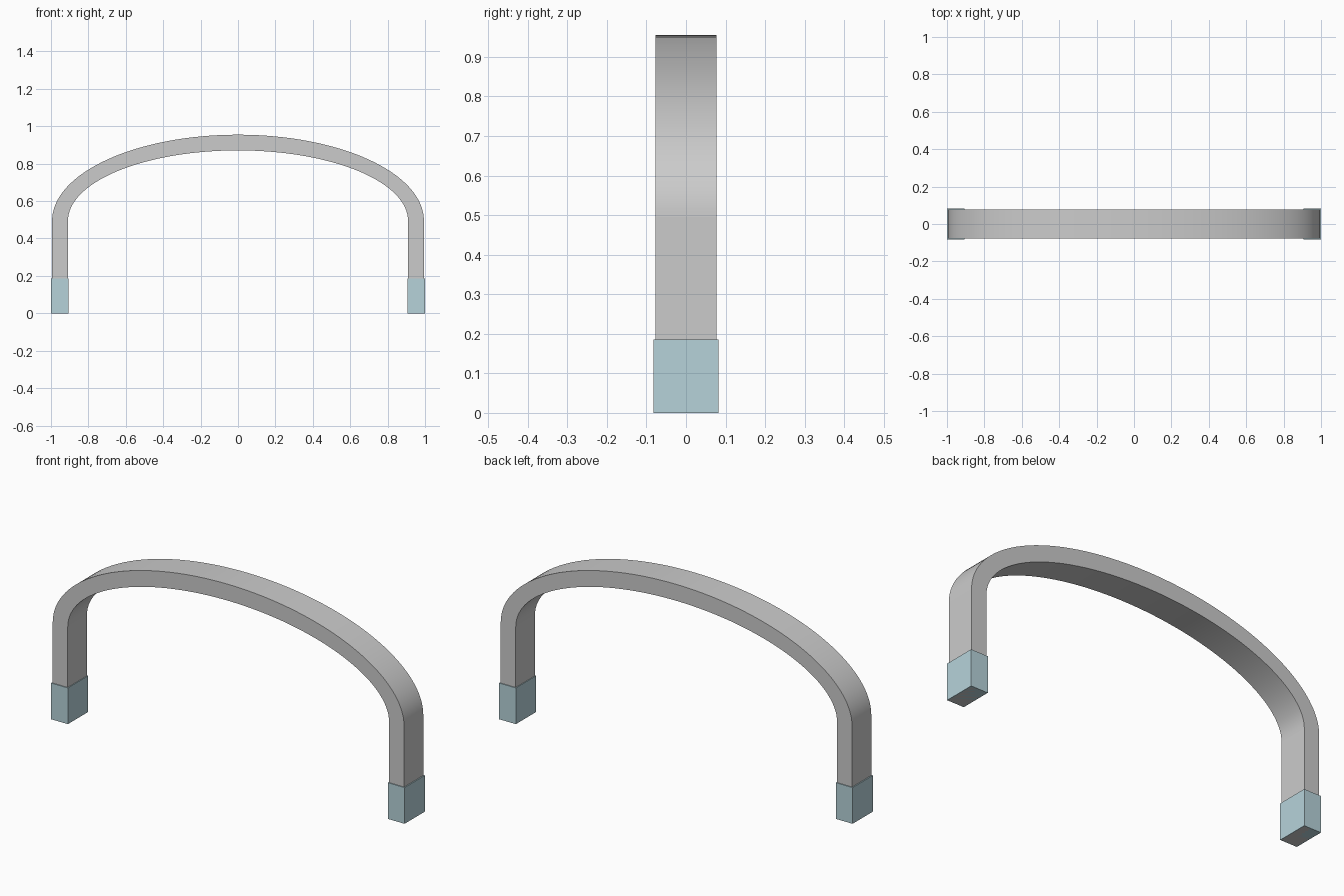
import bpy, bmesh, math

if "Cube" in bpy.data.objects:
    bpy.data.objects.remove(bpy.data.objects["Cube"])

LEG_X, HALF_T, HALF_D = 0.9515, 0.0425, 0.0775   # leg centre, half thickness, half depth
SPRING_Z = 0.495
SEGS = 64


def add_object(name, bm):
    bmesh.ops.recalc_face_normals(bm, faces=bm.faces[:])
    mesh = bpy.data.meshes.new(name)
    bm.to_mesh(mesh)
    bm.free()
    obj = bpy.data.objects.new(name, mesh)
    bpy.context.collection.objects.link(obj)
    return obj


def box(name, cx, hx, hy, z0, z1, open_ends):
    bm = bmesh.new()
    bmesh.ops.create_cube(bm, size=2)
    for v in bm.verts:
        v.co = (cx + v.co.x * hx, v.co.y * hy, z1 if v.co.z > 0 else z0)
    bm.normal_update()
    ends = [f for f in bm.faces if f.normal.z in open_ends]
    bmesh.ops.delete(bm, geom=ends, context='FACES_ONLY')
    return add_object(name, bm)


# Elliptical arch: rectangular section swept between an outer and inner ellipse
bm = bmesh.new()
rings = []
for i in range(SEGS + 1):
    a = math.pi * i / SEGS
    c, s = math.cos(a), math.sin(a)
    section = []
    for rx, rz, y in ((LEG_X + HALF_T, 0.46, -HALF_D), (LEG_X + HALF_T, 0.46, HALF_D),
                      (LEG_X - HALF_T, 0.376, HALF_D), (LEG_X - HALF_T, 0.376, -HALF_D)):
        section.append(bm.verts.new((rx * c, y, SPRING_Z + rz * s)))
    rings.append(section)
for r0, r1 in zip(rings, rings[1:]):
    for j in range(4):
        k = (j + 1) % 4
        bm.faces.new((r0[j], r0[k], r1[k], r1[j]))
arch = add_object("arch", bm)
bpy.context.view_layer.objects.active = arch
arch.select_set(True)
bpy.ops.object.shade_smooth_by_angle(angle=math.radians(35))

# Straight legs and the coloured sleeves around their feet
blue = bpy.data.materials.new("sleeve_blue")
blue.diffuse_color = (0.47, 0.65, 0.70, 1)
blue.use_nodes = True
blue.node_tree.nodes["Principled BSDF"].inputs["Base Color"].default_value = blue.diffuse_color
for side, sign in (("left", -1), ("right", 1)):
    box(side + "_leg", sign * LEG_X, HALF_T, HALF_D, 0, SPRING_Z, ())
    sleeve = box(side + "_foot_sleeve", sign * 0.9525, 0.0475, 0.082, 0, 0.185, (-1, 1))
    sleeve.data.materials.append(blue)
    wall = sleeve.modifiers.new("wall", 'SOLIDIFY')
    wall.thickness = 0.004
    wall.offset = -1
    wall.use_even_offset = True
